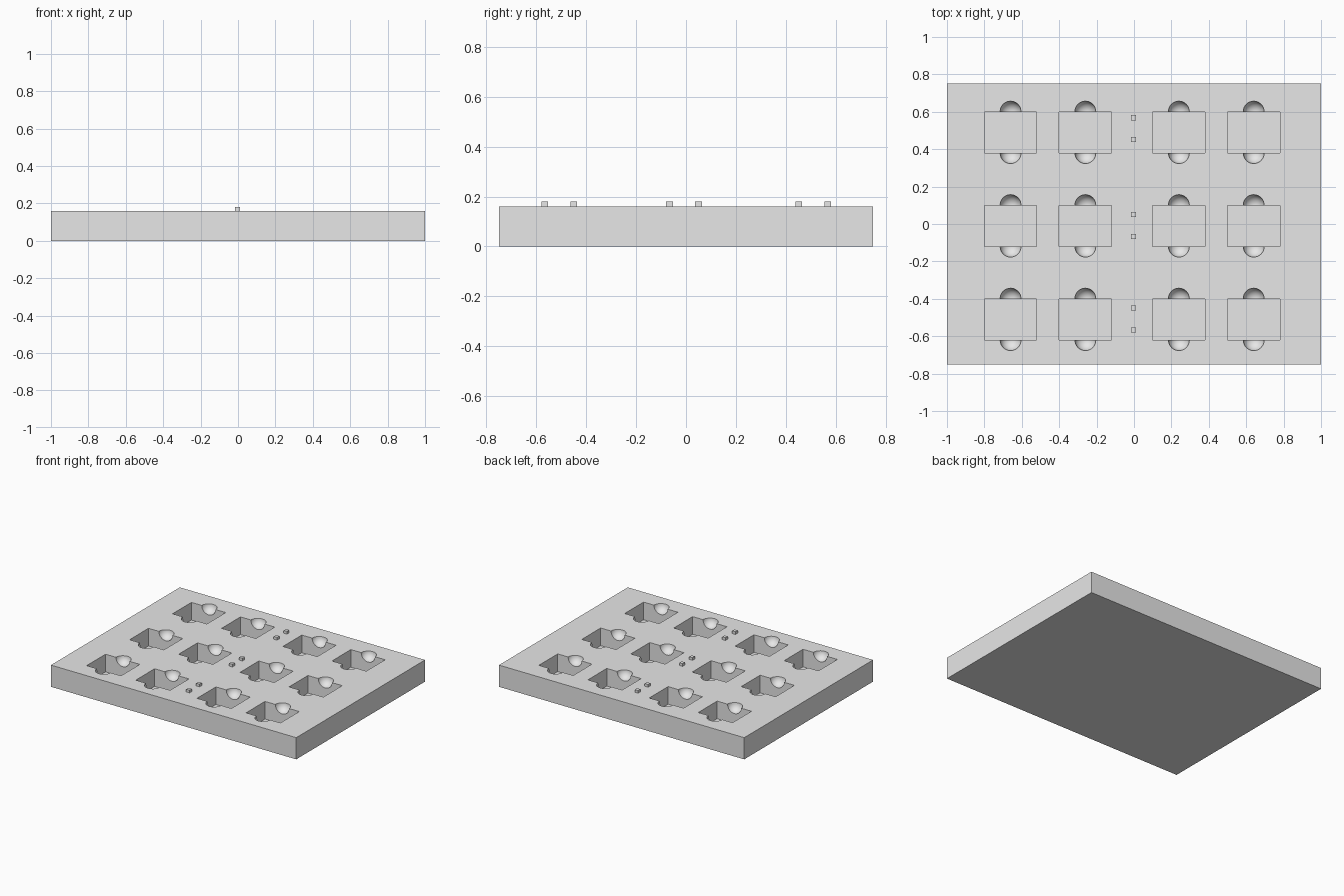
import bpy, bmesh
from mathutils import Matrix, Vector

if "Cube" in bpy.data.objects:
    bpy.data.objects.remove(bpy.data.objects["Cube"], do_unlink=True)

grey = bpy.data.materials.new("light_grey")
grey.use_nodes = True
colour = (0.8, 0.8, 0.8, 1)
grey.diffuse_color = colour
grey.node_tree.nodes["Principled BSDF"].inputs["Base Color"].default_value = colour

TOP = 0.16
COLUMNS = (-0.66, -0.26, 0.24, 0.64)
ROWS = (-0.51, -0.01, 0.49)
POCKET = Vector((0.28, 0.22, 0.13))
SCOOP_RADIUS = 0.056


def add_box(bm, centre, size):
    matrix = Matrix.Translation(centre) @ Matrix.Diagonal((*size, 1))
    bmesh.ops.create_cube(bm, size=1, matrix=matrix)


def add_ball(bm, centre, radius):
    bmesh.ops.create_uvsphere(bm, u_segments=32, v_segments=16, radius=radius,
                              matrix=Matrix.Translation(centre))


def finish(name, bm):
    mesh = bpy.data.meshes.new(name)
    bm.to_mesh(mesh)
    bm.free()
    mesh.materials.append(grey)
    obj = bpy.data.objects.new(name, mesh)
    bpy.context.collection.objects.link(obj)
    return obj


def carve(target, cutter):
    cutter.hide_render = True
    mod = target.modifiers.new("cut", "BOOLEAN")
    mod.operation = "DIFFERENCE"
    mod.solver = "EXACT"
    mod.object = cutter
    bpy.context.view_layer.objects.active = target
    bpy.ops.object.modifier_apply(modifier=mod.name)
    bpy.data.objects.remove(cutter, do_unlink=True)


# Solid tray slab
bm = bmesh.new()
add_box(bm, (0, 0, TOP / 2), (2, 1.5, TOP))
tray = finish("tray", bm)

# Rectangular pockets, with a round finger scoop on their front and back edges
pockets, scoops = bmesh.new(), bmesh.new()
for x in COLUMNS:
    for y in ROWS:
        # the cutter reaches as far above the top as below it
        add_box(pockets, (x, y, TOP), (POCKET.x, POCKET.y, POCKET.z * 2))
        for side in (-1, 1):
            add_ball(scoops, (x, y + side * (POCKET.y / 2 + 0.001), TOP + 0.001),
                     SCOOP_RADIUS)
carve(tray, finish("pocket_cutter", pockets))
carve(tray, finish("scoop_cutter", scoops))

# Smooth scoops, crisp edges
bpy.ops.object.select_all(action="DESELECT")
tray.select_set(True)
bpy.context.view_layer.objects.active = tray
bpy.ops.object.shade_smooth_by_angle(angle=0.5)

# Pairs of small pegs along the middle
for row, y in zip(("front", "middle", "back"), (-0.508, -0.008, 0.51)):
    bm = bmesh.new()
    for side in (-1, 1):
        add_box(bm, (-0.003, y + side * 0.058, TOP + 0.01), (0.027, 0.027, 0.02))
    finish(row + "_pegs", bm)
